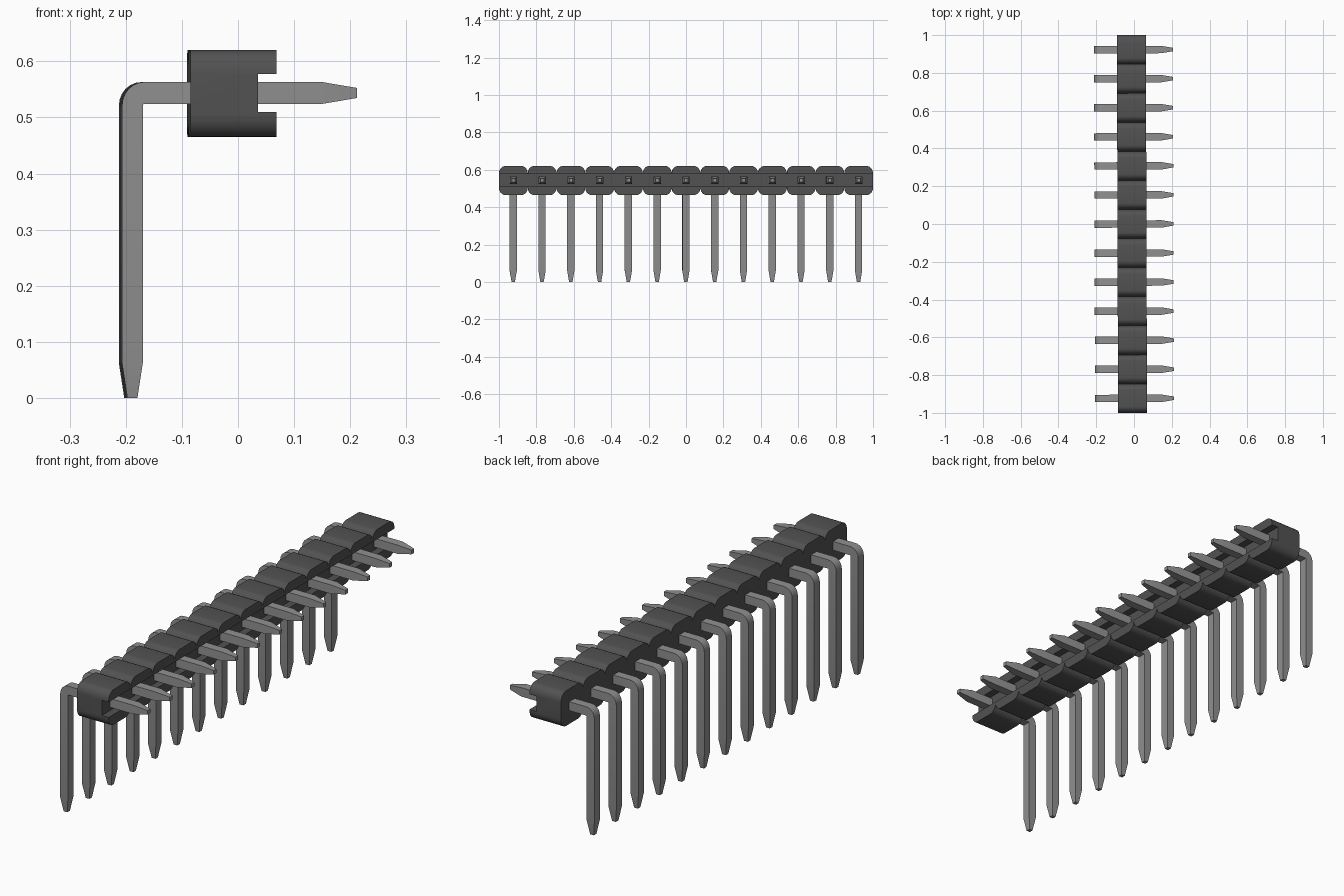
import bpy, bmesh, math
from mathutils import Matrix

if "Cube" in bpy.data.objects:
    bpy.data.objects.remove(bpy.data.objects["Cube"])

COUNT = 13
PITCH = 2.0 / COUNT
TURN = Matrix.Rotation(0.003, 4, 'Z')      # the row sits very slightly turned


def material(name, value):
    mat = bpy.data.materials.new(name)
    mat.use_nodes = True
    colour = (value, value, value, 1)
    mat.diffuse_color = colour
    mat.node_tree.nodes["Principled BSDF"].inputs["Base Color"].default_value = colour
    return mat


def make_object(name, bm, mat):
    bmesh.ops.recalc_face_normals(bm, faces=bm.faces)
    mesh = bpy.data.meshes.new(name)
    bm.to_mesh(mesh)
    bm.free()
    mesh.materials.append(mat)
    obj = bpy.data.objects.new(name, mesh)
    bpy.context.collection.objects.link(obj)
    return obj


def smooth(obj):
    bpy.ops.object.select_all(action='DESELECT')
    obj.select_set(True)
    bpy.context.view_layer.objects.active = obj
    bpy.ops.object.shade_smooth_by_angle(angle=math.radians(30))


plastic = material("dark plastic", 0.085)
metal = material("grey metal", 0.28)

# Housing: scalloped outline of all segments, extruded across x
X0, X1, Z0, Z1 = -0.0875, 0.066, 0.465, 0.62
RY, RZ, STEPS = 0.034, 0.04, 6


def scallops(z_edge, sign):
    pts = []
    for i in range(COUNT):
        y0 = -1 + i * PITCH
        arc = [(RY * (1 - math.cos(a)), RZ * (1 - math.sin(a)))
               for a in (math.pi / 2 * k / STEPS for k in range(STEPS + 1))]
        rise = [(y0 + dy, z_edge - sign * dz) for dy, dz in arc]
        fall = [(y0 + PITCH - dy, z_edge - sign * dz) for dy, dz in reversed(arc)]
        pts += (rise if i == 0 else rise[1:]) + fall
    return pts


bm = bmesh.new()
outline = scallops(Z1, 1) + scallops(Z0, -1)[::-1]
face = bm.faces.new([bm.verts.new((X0, y, z)) for y, z in outline])
ext = bmesh.ops.extrude_face_region(bm, geom=[face])
bmesh.ops.translate(bm, vec=(X1 - X0, 0, 0),
                    verts=[v for v in ext["geom"] if isinstance(v, bmesh.types.BMVert)])
housing = make_object("housing", bm, plastic)

# Long slot along the mating side
bm = bmesh.new()
bmesh.ops.create_cube(bm, size=1, matrix=Matrix.Translation((0.083, 0, 0.5435))
                      @ Matrix.Diagonal((0.1, 2.2, 0.067, 1)))
cutter = make_object("slot_cutter", bm, plastic)
cutter.hide_render = True
cut = housing.modifiers.new("slot", 'BOOLEAN')
cut.operation = 'DIFFERENCE'
cut.solver = 'EXACT'
cut.object = cutter
bpy.context.view_layer.objects.active = housing
bpy.ops.object.modifier_apply(modifier="slot")
bpy.data.objects.remove(cutter)
housing.data.transform(TURN)
smooth(housing)

# Pin: square bar lofted through (inner xz, outer xz, half depth) stations
XI, XO, ZI, ZO, HALF, TIP = -0.1725, -0.2095, 0.524, 0.563, 0.0195, 0.009
xc, zc = (XI + XO) / 2, (ZI + ZO) / 2
stations = [((xc + TIP, 0), (xc - TIP, 0), TIP),
            ((XI, 0.062), (XO, 0.062), HALF)]
INNER = 0.003
for k in range(7):
    a = math.pi / 2 * k / 6
    c, s = math.cos(a), math.sin(a)
    px, pz = XI + INNER, ZI - INNER
    stations.append(((px - INNER * c, pz + INNER * s),
                     (px + (XO - px) * c, pz + (ZO - pz) * s), HALF))
stations += [((0.147, ZI), (0.147, ZO), HALF),
             ((0.209, zc - TIP), (0.209, zc + TIP), TIP)]

bm = bmesh.new()
rings = [[bm.verts.new(p) for p in ((i[0], -h, i[1]), (o[0], -h, o[1]),
                                    (o[0], h, o[1]), (i[0], h, i[1]))]
         for i, o, h in stations]
for a, b in zip(rings, rings[1:]):
    for k in range(4):
        n = (k + 1) % 4
        bm.faces.new((a[k], a[n], b[n], b[k]))
bm.faces.new(rings[0])
bm.faces.new(rings[-1])
pin = make_object("pin_1", bm, metal)
smooth(pin)

# Repeat the pin along the row
for i in range(COUNT):
    obj = pin if i == 0 else pin.copy()
    if i:
        obj.name = f"pin_{i + 1}"
        bpy.context.collection.objects.link(obj)
    obj.matrix_world = TURN @ Matrix.Translation((0, -1 + (i + 0.5) * PITCH, 0))
